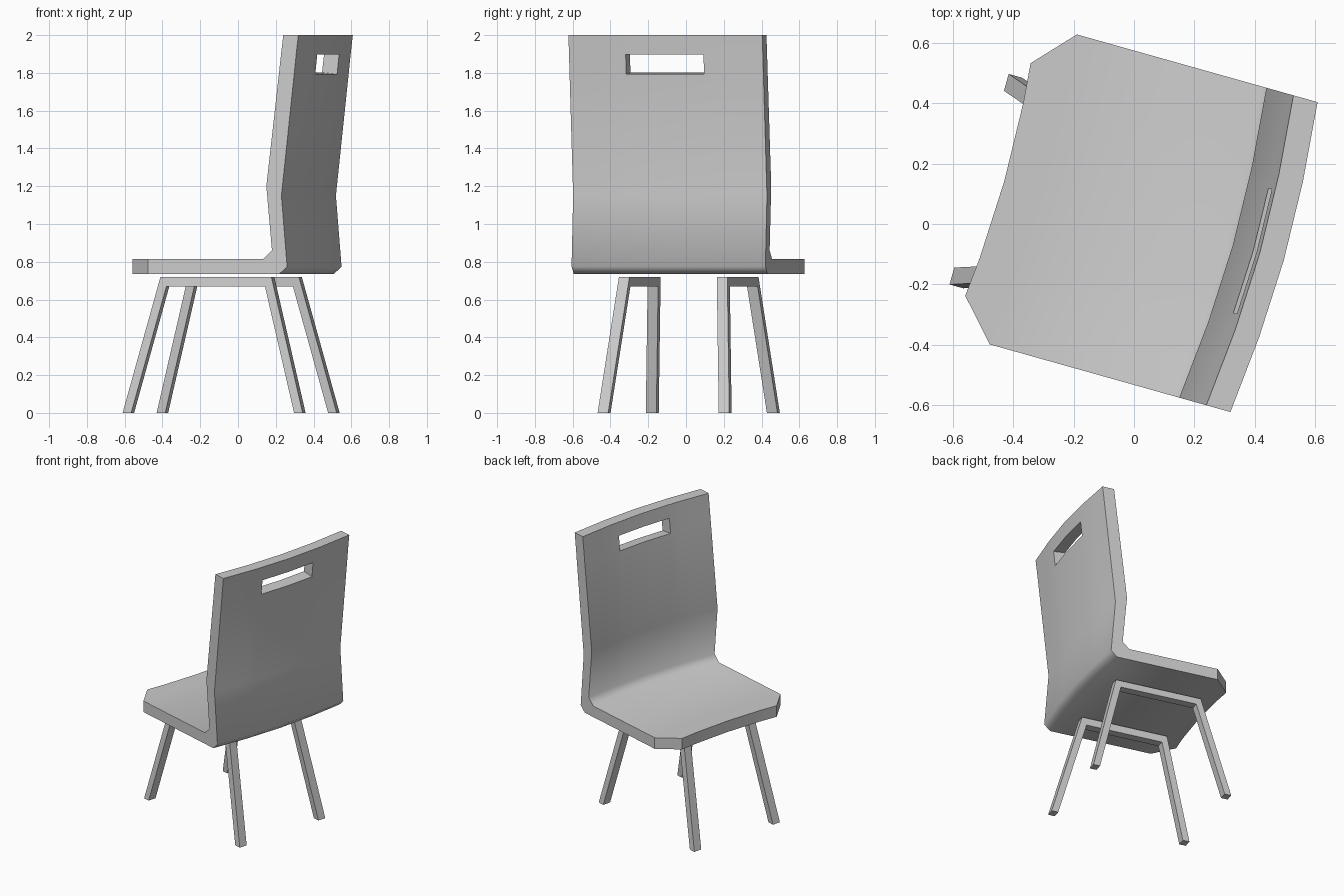
import bpy, bmesh, math
from collections import Counter

if "Cube" in bpy.data.objects:
    bpy.data.objects.remove(bpy.data.objects["Cube"])

TURN = math.radians(-15.7)   # the whole chair is turned about z


def add_object(name, bm):
    bmesh.ops.recalc_face_normals(bm, faces=bm.faces[:])
    me = bpy.data.meshes.new(name)
    bm.to_mesh(me)
    bm.free()
    ob = bpy.data.objects.new(name, me)
    ob.rotation_euler.z = TURN
    bpy.context.collection.objects.link(ob)
    return ob


# Shell: side profile as (upper/front point, lower/rear point) pairs (depth, z)
rows = [((-0.486, 0.815), (-0.486, 0.735)),
        ((-0.352, 0.815), (-0.352, 0.735)),
        ((0.284, 0.815), (0.372, 0.735)),
        ((0.331, 0.860), (0.414, 0.775)),
        ((0.300, 1.200), (0.383, 1.150)),
        ((0.370, 1.802), (0.453, 1.793)),
        ((0.382, 1.907), (0.464, 1.898)),
        ((0.393, 2.000), (0.476, 2.000))]
half = [0.533, 0.40, 0.267, 0.214]
cols = [-b for b in half] + [0.0] + half[::-1]
last = len(cols) - 1
HOLE_ROW, HOLE_COLS = 5, (3, 4)
CUT_CORNERS = {(0, 0), (0, last)}


def bow(b):
    """Backward bulge across the width, in four straight segments."""
    b = abs(b)
    if b < 0.267:
        return 0.034 - 0.0095 * b / 0.267
    return 0.0245 * (0.533 - b) / 0.266


bm = bmesh.new()
verts = {}


def vert(i, j, side):
    key = (i, j, side)
    if key not in verts:
        a, z = rows[i][side]
        verts[key] = bm.verts.new((a + bow(cols[j]), cols[j] + 0.02, z))
    return verts[key]


# Seat and back surfaces, leaving the handle slot open
edge_use = Counter()
skin = set()
for i in range(len(rows) - 1):
    for j in range(last):
        if i == HOLE_ROW and j in HOLE_COLS:
            continue
        cell = [c for c in ((i, j), (i + 1, j), (i + 1, j + 1), (i, j + 1))
                if c not in CUT_CORNERS]
        for side in (0, 1):
            skin.add(bm.faces.new([vert(*c, side) for c in cell]))
        for p, q in zip(cell, cell[1:] + cell[:1]):
            edge_use[tuple(sorted((p, q)))] += 1

# Rim walls around the outline and the slot
for (p, q), n in edge_use.items():
    if n == 1:
        bm.faces.new([vert(*p, 0), vert(*q, 0), vert(*q, 1), vert(*p, 1)])

# Smooth surfaces with crisp rims
bmesh.ops.recalc_face_normals(bm, faces=bm.faces[:])
for f in bm.faces:
    f.smooth = True
for e in bm.edges:
    f, g = e.link_faces
    both_skin = f in skin and g in skin
    e.smooth = both_skin or (f not in skin and g not in skin
                             and e.calc_face_angle() < 0.5)
add_object("seat_and_back", bm)

# Leg frames: upside-down U profile (depth, z), leaning outward at the feet
frame = [(-0.534, 0), (-0.344, 0.72), (0.266, 0.72), (0.456, 0),
         (0.409, 0), (0.232, 0.67), (-0.310, 0.67), (-0.487, 0)]
for name, s in (("right_leg_frame", -1), ("left_leg_frame", 1)):
    bm = bmesh.new()
    loops = [[bm.verts.new((a, 0.004 + s * (0.333 - 0.064 * z / 0.72) + t, z))
              for a, z in frame] for t in (-0.029, 0.029)]
    n = len(frame)
    for k in range(n):
        m = (k + 1) % n
        bm.faces.new((loops[0][k], loops[0][m], loops[1][m], loops[1][k]))
    for lp in loops:    # two legs and a bar on each flat side
        for quad in ((0, 1, 6, 7), (1, 2, 5, 6), (2, 3, 4, 5)):
            bm.faces.new([lp[k] for k in quad])
    add_object(name, bm)
